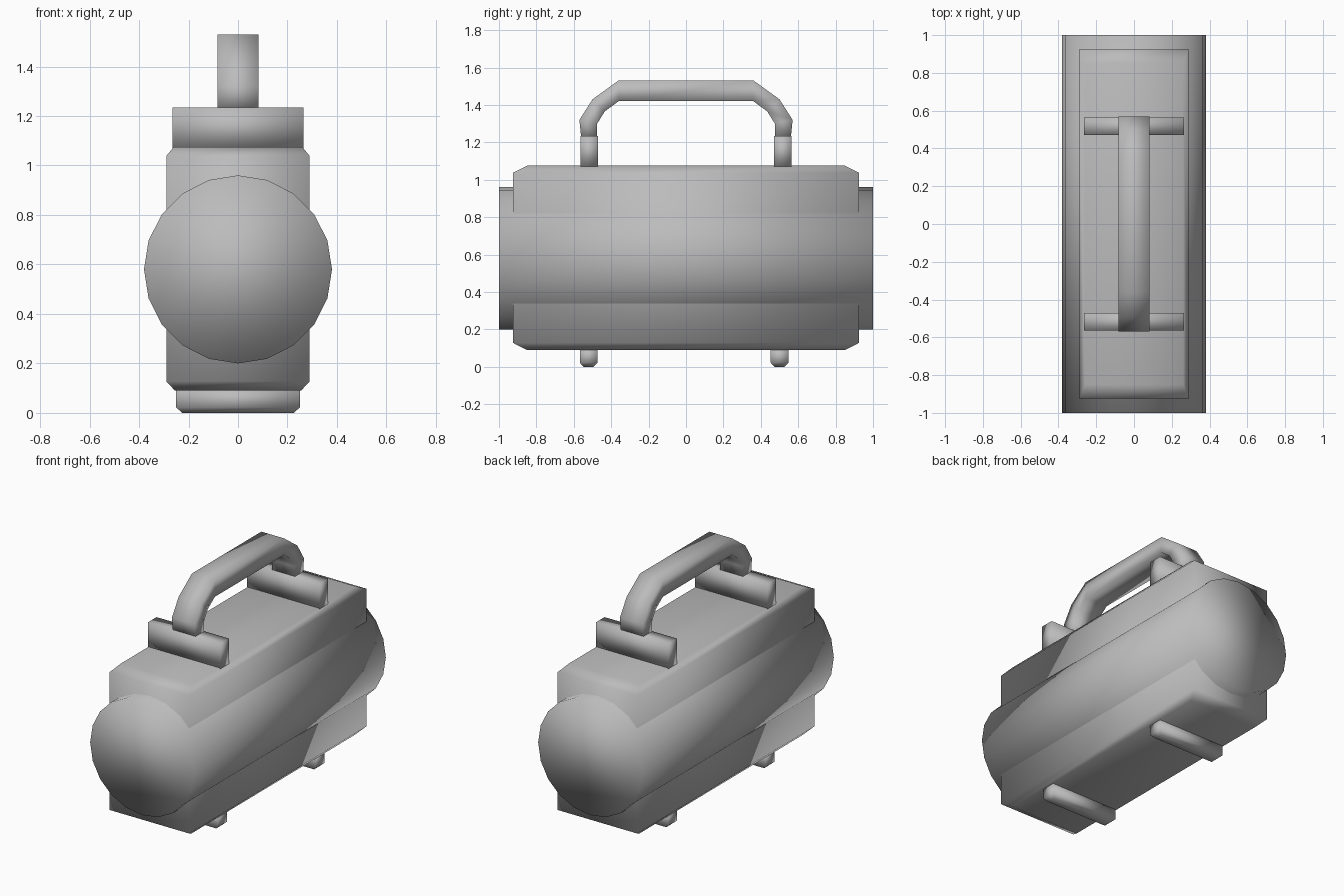
import bpy, bmesh, math

old = bpy.data.objects.get("Cube")
if old:
    bpy.data.objects.remove(old, do_unlink=True)

GREY = (0.5, 0.5, 0.5, 1)
mat = bpy.data.materials.new("plain grey")
mat.use_nodes = True
mat.diffuse_color = GREY
mat.node_tree.nodes["Principled BSDF"].inputs["Base Color"].default_value = GREY


def finish(name, bm):
    """Turn a bmesh into a smooth-shaded grey object."""
    bmesh.ops.recalc_face_normals(bm, faces=bm.faces)
    for f in bm.faces:
        f.smooth = True
    me = bpy.data.meshes.new(name)
    bm.to_mesh(me)
    bm.free()
    me.materials.append(mat)
    ob = bpy.data.objects.new(name, me)
    bpy.context.collection.objects.link(ob)
    return ob


def tapered_box(name, y, layers):
    """Stack of rectangles (z, half x, half y), closed at both ends."""
    bm = bmesh.new()
    rings = [[bm.verts.new((sx * hx, y + sy * hy, z))
              for sx, sy in ((-1, -1), (1, -1), (1, 1), (-1, 1))]
             for z, hx, hy in layers]
    for a, b in zip(rings, rings[1:]):
        for i in range(4):
            j = (i + 1) % 4
            bm.faces.new((a[i], a[j], b[j], b[i]))
    bm.faces.new(rings[0])
    bm.faces.new(rings[-1])
    return finish(name, bm)


# Barrel lying along y
bm = bmesh.new()
bmesh.ops.create_cone(bm, cap_ends=True, segments=20, radius1=0.38, radius2=0.38, depth=2)
for v in bm.verts:
    x, y, z = v.co
    v.co = (x, z, y + 0.58)
finish("barrel", bm)

# Body block through the barrel, chamfered above and below
tapered_box("body_block", 0, [(0.09, 0.255, 0.85), (0.128, 0.29, 0.925),
                              (1.038, 0.29, 0.925), (1.075, 0.26, 0.85)])

# Handle brackets and feet
for side, sign in (("front", -1), ("back", 1)):
    tapered_box(side + "_bracket", sign * 0.517,
                [(1.07, 0.265, 0.046), (1.235, 0.265, 0.046)])
    foot_y = -0.521 if sign < 0 else 0.5
    tapered_box(side + "_foot", foot_y, [(0, 0.225, 0.027), (0.022, 0.25, 0.047),
                                         (0.1, 0.25, 0.047)])

# Arched handle: (outer, inner) profile pairs of one half, mirrored in y
half = [((0.56, 1.22), (0.475, 1.22)), ((0.57, 1.32), (0.475, 1.3)),
        ((0.5, 1.43), (0.435, 1.365)), ((0.362, 1.53), (0.36, 1.42))]
pairs = half + [((-o[0], o[1]), (-i[0], i[1])) for o, i in reversed(half)]
bm = bmesh.new()
W = 0.083
rings = [[bm.verts.new((x, *p)) for x, p in ((-W, o), (W, o), (W, i), (-W, i))]
         for o, i in pairs]
for a, b in zip(rings, rings[1:]):
    for k in range(4):
        n = (k + 1) % 4
        bm.faces.new((a[k], a[n], b[n], b[k]))
bm.faces.new(rings[0])
bm.faces.new(rings[-1])
finish("handle", bm)
